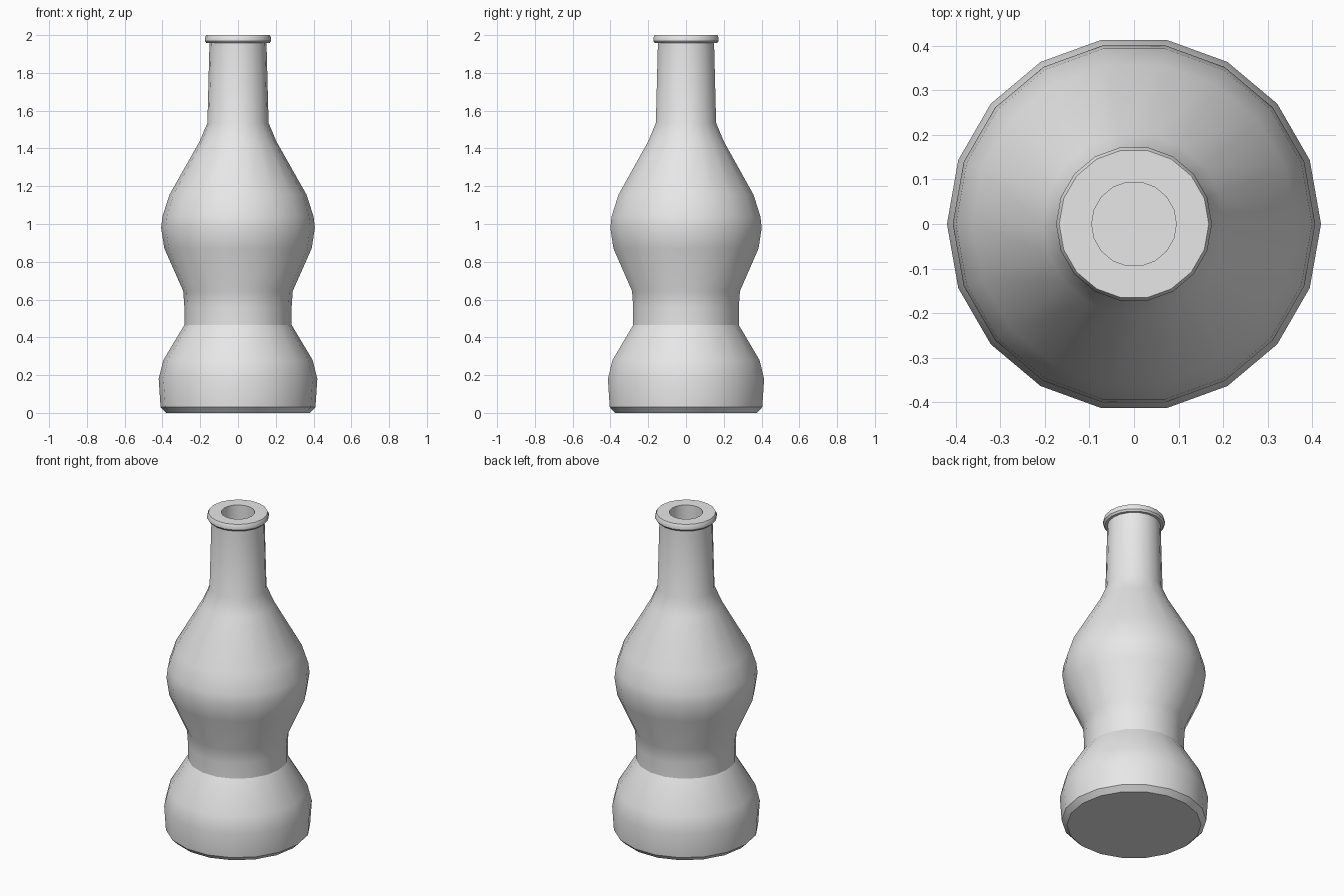
import bpy
import bmesh
import math
from mathutils import Matrix

if "Cube" in bpy.data.objects:
    bpy.data.objects.remove(bpy.data.objects["Cube"], do_unlink=True)

SIDES = 18

grey = bpy.data.materials.new("light_grey")
grey.use_nodes = True
colour = (0.8, 0.8, 0.8, 1)
grey.diffuse_color = colour
grey.node_tree.nodes["Principled BSDF"].inputs["Base Color"].default_value = colour

# Profile as (radius, height), from the base up the outside and down the bore
base = [(0.38, 0), (0.41, 0.03), (0.42, 0.18), (0.395, 0.28)]
waist = [(0.284, 0.465), (0.284, 0.56), (0.29, 0.645)]
belly = [(0.39, 0.87), (0.407, 0.98), (0.40, 1.04), (0.363, 1.155)]
neck = [(0.204, 1.436), (0.162, 1.535), (0.151, 1.957)]
lip = [(0.166, 1.957), (0.175, 1.968), (0.175, 1.986), (0.168, 2)]
bore = [(0.095, 2), (0.095, 1.55)]


def lathe(name, profile):
    """Turn a profile around z, with a flat cap at each end."""
    bm = bmesh.new()
    rings = []
    for radius, height in profile:
        ring = bmesh.ops.create_circle(
            bm, segments=SIDES, radius=radius,
            matrix=Matrix.Translation((0, 0, height))
            @ Matrix.Rotation(math.pi / 2, 4, "Z"))["verts"]
        # Put a corner on the x axis and order the ring by angle
        for v in ring:
            a = math.atan2(v.co.y, v.co.x)
            step = round(a * SIDES / math.tau - 0.01)
            v.co.x = radius * math.cos(step * math.tau / SIDES)
            v.co.y = radius * math.sin(step * math.tau / SIDES)
        ring.sort(key=lambda v: round(math.atan2(v.co.y, v.co.x)
                                      * SIDES / math.tau) % SIDES)
        rings.append(ring)
    for low, high in zip(rings, rings[1:]):
        for i in range(SIDES):
            j = (i + 1) % SIDES
            bm.faces.new((low[i], low[j], high[j], high[i]))
    bm.faces.new(rings[0][::-1])
    bm.faces.new(rings[-1])
    bmesh.ops.recalc_face_normals(bm, faces=bm.faces)
    mesh = bpy.data.meshes.new(name)
    bm.to_mesh(mesh)
    bm.free()
    mesh.materials.append(grey)
    obj = bpy.data.objects.new(name, mesh)
    bpy.context.collection.objects.link(obj)
    return obj


bottle = lathe("bottle", base + waist + belly + neck + lip + bore)

# Smooth body with crisp lip, waist line and base edge
bpy.ops.object.select_all(action="DESELECT")
bottle.select_set(True)
bpy.context.view_layer.objects.active = bottle
bpy.ops.object.shade_smooth_by_angle(angle=math.radians(30))
